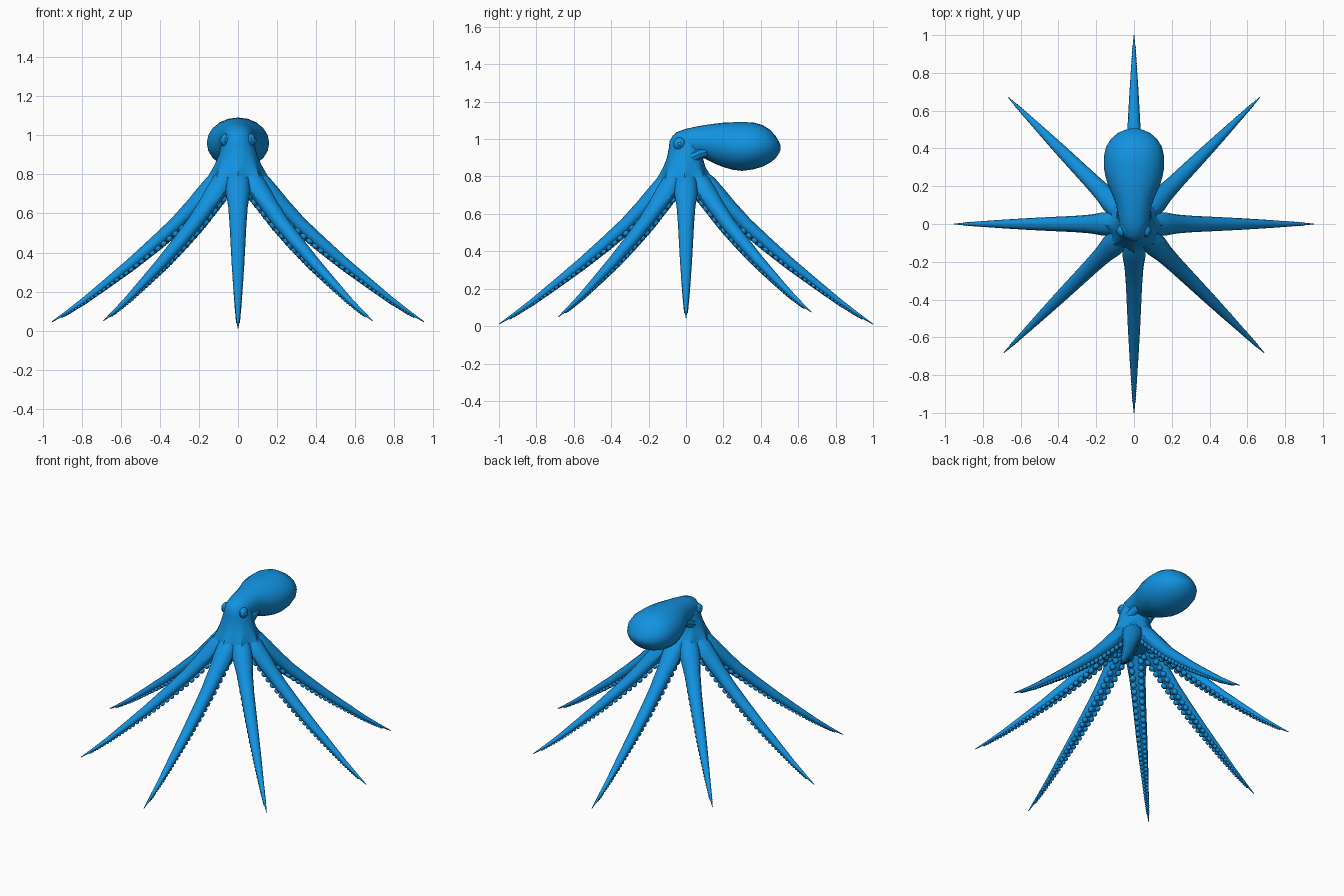
import bpy, bmesh, math
from mathutils import Vector, Matrix

if "Cube" in bpy.data.objects:
    bpy.data.objects.remove(bpy.data.objects["Cube"])

blue = bpy.data.materials.new("octopus blue")
blue.diffuse_color = (0.006, 0.29, 0.75, 1)
blue.use_nodes = True
blue.node_tree.nodes["Principled BSDF"].inputs["Base Color"].default_value = blue.diffuse_color


def finish(bm, name, angle=35):
    bmesh.ops.recalc_face_normals(bm, faces=bm.faces)
    mesh = bpy.data.meshes.new(name)
    bm.to_mesh(mesh)
    bm.free()
    mesh.materials.append(blue)
    ob = bpy.data.objects.new(name, mesh)
    bpy.context.collection.objects.link(ob)
    bpy.ops.object.select_all(action='DESELECT')
    ob.select_set(True)
    bpy.context.view_layer.objects.active = ob
    bpy.ops.object.shade_smooth_by_angle(angle=math.radians(angle))
    return ob


def loft(bm, rings):
    """Skin a list of equal rings of points and cap both ends."""
    loops = [[bm.verts.new(p) for p in ring] for ring in rings]
    n = len(loops[0])
    for a, b in zip(loops, loops[1:]):
        for i in range(n):
            j = (i + 1) % n
            bm.faces.new((a[i], a[j], b[j], b[i]))
    bm.faces.new(loops[0])
    bm.faces.new(loops[-1])


def ellipse(centre, u, v, n):
    c = Vector(centre)
    return [c + Vector(u) * math.cos(2 * math.pi * i / n)
            + Vector(v) * math.sin(2 * math.pi * i / n) for i in range(n)]


def blob(bm, centre, size, rot=Matrix(), seg=12, rings=8):
    m = Matrix.Translation(centre) @ rot @ Matrix.Diagonal((*size, 1))
    bmesh.ops.create_uvsphere(bm, u_segments=seg, v_segments=rings, radius=1, matrix=m)


# Head and web: stacked rings, lobed towards the eight arms at the bottom
# z, front y, back y, half width, lobe depth
HEAD = [(0.715, -0.09, 0.09, 0.09, 0.0), (0.73, -0.15, 0.15, 0.145, 0.02),
        (0.76, -0.155, 0.155, 0.15, 0.018), (0.80, -0.14, 0.125, 0.138, 0.01),
        (0.85, -0.118, 0.10, 0.115, 0.004), (0.90, -0.102, 0.09, 0.098, 0.0),
        (0.95, -0.092, 0.10, 0.086, 0.0), (0.99, -0.088, 0.10, 0.078, 0.0),
        (1.02, -0.07, 0.09, 0.065, 0.0), (1.04, -0.035, 0.06, 0.035, 0.0)]
bm = bmesh.new()
rings = []
for z, f, b, w, lobe in HEAD:
    ring = []
    for i in range(32):
        a = 2 * math.pi * i / 32
        k = 1 + lobe / w * math.cos(8 * a)
        ring.append((w * k * math.cos(a), (f + b) / 2 + (b - f) / 2 * k * math.sin(a), z))
    rings.append(ring)
loft(bm, rings)
finish(bm, "head_and_web")

# Mantle: rings along y as y, bottom z, top z, half width
MANTLE = [(-0.075, 0.96, 1.01, 0.03), (-0.05, 0.93, 1.037, 0.058), (0, 0.91, 1.055, 0.078),
          (0.05, 0.90, 1.066, 0.086), (0.10, 0.895, 1.075, 0.094), (0.15, 0.87, 1.082, 0.113),
          (0.20, 0.85, 1.088, 0.135), (0.25, 0.836, 1.09, 0.151), (0.30, 0.83, 1.091, 0.16),
          (0.36, 0.838, 1.089, 0.159), (0.41, 0.853, 1.075, 0.147), (0.45, 0.874, 1.05, 0.122),
          (0.48, 0.898, 1.015, 0.088), (0.498, 0.925, 0.985, 0.05), (0.506, 0.945, 0.965, 0.015)]
bm = bmesh.new()
loft(bm, [ellipse((0, y, (lo + hi) / 2), (w, 0, 0), (0, 0, (hi - lo) / 2), 20)
          for y, lo, hi, w in MANTLE])
finish(bm, "mantle")

# Eyes and gill funnels on both sides
for side, label in ((-1, "left"), (1, "right")):
    bm = bmesh.new()
    blob(bm, (side * 0.066, -0.035, 0.975), (0.024, 0.034, 0.034))
    blob(bm, (side * 0.072, -0.035, 0.972), (0.024, 0.017, 0.015))
    finish(bm, label + "_eye")
    bm = bmesh.new()
    loft(bm, [ellipse((side * 0.06, y, z), (r, 0, 0), (0, 0, r), 10)
              for y, z, r in ((0.03, 0.90, 0.035), (0.08, 0.925, 0.03), (0.115, 0.93, 0.022))])
    finish(bm, label + "_funnel")

# Arm profile: distance from centre, z, half width, half thickness
ARM = [(0.06, 0.80, 0.05, 0.05), (0.12, 0.755, 0.062, 0.05), (0.17, 0.70, 0.061, 0.048),
       (0.23, 0.635, 0.050, 0.043), (0.32, 0.543, 0.043, 0.038), (0.43, 0.445, 0.038, 0.034),
       (0.56, 0.335, 0.032, 0.028), (0.70, 0.225, 0.024, 0.021), (0.82, 0.132, 0.016, 0.015),
       (0.92, 0.062, 0.009, 0.009), (1.0, 0.011, 0.002, 0.002)]


def arm(name, angle, reach, tip):
    out = Vector((math.cos(angle), math.sin(angle), 0))
    side = Vector((-out.y, out.x, 0))
    pts = [(out * r * (1 + (reach - 1) * r) + Vector((0, 0, z + (tip - 0.011) * r * r)), w, h)
           for r, z, w, h in ARM]
    rings = []
    for i, (p, w, h) in enumerate(pts):
        t = (pts[min(i + 1, len(pts) - 1)][0] - pts[max(i - 1, 0)][0]).normalized()
        rings.append(ellipse(p, side * w, t.cross(side) * h, 12))
    bm = bmesh.new()
    loft(bm, rings)
    finish(bm, name)

    # Two staggered rows of suckers along the underside
    bm = bmesh.new()
    d, row = 0.04, 0
    lengths = [(b[0] - a[0]).length for a, b in zip(pts, pts[1:])]
    while d < sum(lengths) * 0.95:
        i, rest = 0, d
        while rest > lengths[i]:
            rest -= lengths[i]
            i += 1
        k = rest / lengths[i]
        (p, w, h), (q, w2, h2) = pts[i], pts[i + 1]
        t = (q - p).normalized()
        up = side.cross(t)
        up = up if up.z > 0 else -up
        w, h = w + (w2 - w) * k, h + (h2 - h) * k
        s = 0.004 + 0.36 * min(w, 0.045)
        rot = Matrix((side, t, up)).transposed().to_4x4()
        lateral = w * 0.5 * (1 if row % 2 else -1)
        blob(bm, p.lerp(q, k) + side * lateral - up * h * 0.88, (s, s, s * 0.85), rot, 8, 6)
        d += s * 1.05
        row += 1
    finish(bm, name + "_suckers", 50)


# Eight arms around the body
for name, deg, reach, tip in (("right_arm", 0, 0.953, 0.045), ("left_arm", 180, 0.953, 0.045),
                              ("front_arm", 270, 1.0, 0.011), ("back_arm", 90, 1.0, 0.011),
                              ("front_right_arm", 315.3, 0.97, 0.05),
                              ("front_left_arm", 224.7, 0.97, 0.05),
                              ("back_right_arm", 45.2, 0.945, 0.075),
                              ("back_left_arm", 134.8, 0.945, 0.075)):
    arm(name, math.radians(deg), reach, tip)
